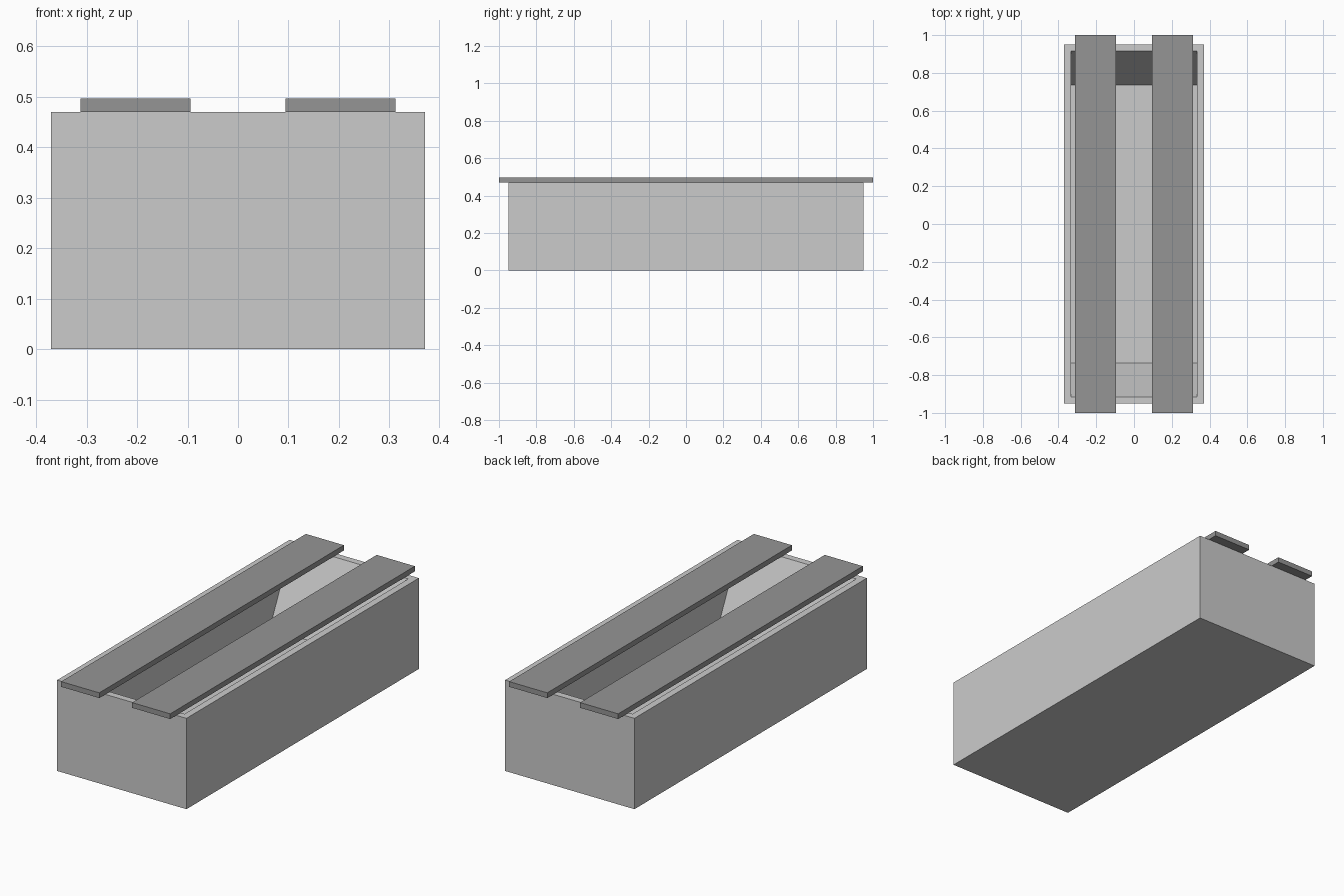
import bpy, bmesh
from mathutils import Vector

if "Cube" in bpy.data.objects:
    bpy.data.objects.remove(bpy.data.objects["Cube"])


def add_box(bm, lo, hi):
    lo, hi = Vector(lo), Vector(hi)
    verts = bmesh.ops.create_cube(bm, size=1)["verts"]
    bmesh.ops.scale(bm, vec=hi - lo, verts=verts)
    bmesh.ops.translate(bm, vec=(lo + hi) / 2, verts=verts)


def finish(bm, name):
    bmesh.ops.recalc_face_normals(bm, faces=bm.faces)
    mesh = bpy.data.meshes.new(name)
    bm.to_mesh(mesh)
    bm.free()
    obj = bpy.data.objects.new(name, mesh)
    bpy.context.collection.objects.link(obj)
    return obj


HEIGHT, FLOOR = 0.47, 0.10

# Trough: solid block with an inset cavity, end walls sloping to the floor
bm = bmesh.new()
add_box(bm, (-0.37, -0.95, 0), (0.37, 0.95, HEIGHT))
bm.faces.ensure_lookup_table()
top = max(bm.faces, key=lambda f: f.calc_center_median().z)
bmesh.ops.inset_region(bm, faces=[top], thickness=0.05)
ext = bmesh.ops.extrude_discrete_faces(bm, faces=[top])
for v in ext["faces"][0].verts:
    v.co.z = FLOOR
    v.co.y *= 0.725 / 0.90
finish(bm, "trough")

# Two darker slats lying along the rim
dark = bpy.data.materials.new("dark_grey")
dark.diffuse_color = (0.3, 0.3, 0.3, 1)
dark.use_nodes = True
dark.node_tree.nodes["Principled BSDF"].inputs["Base Color"].default_value = dark.diffuse_color
for name, side in (("left_slat", -1), ("right_slat", 1)):
    bm = bmesh.new()
    cx = side * 0.203
    add_box(bm, (cx - 0.109, -1, HEIGHT), (cx + 0.109, 1, 0.497))
    finish(bm, name).data.materials.append(dark)
